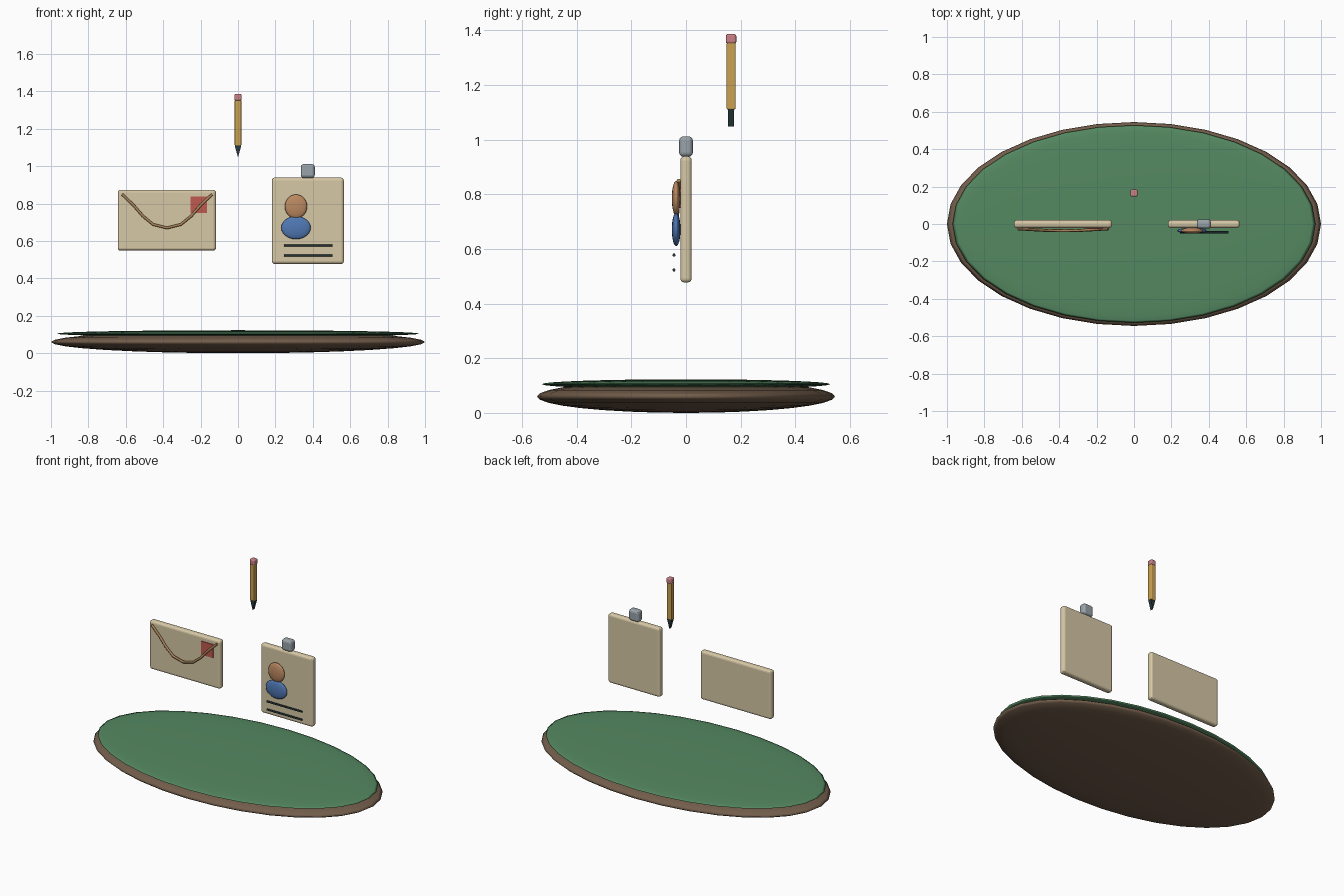
import bpy, bmesh, math

if "Cube" in bpy.data.objects:
    bpy.data.objects.remove(bpy.data.objects["Cube"])


def material(name, rgb):
    m = bpy.data.materials.new(name)
    m.diffuse_color = (*rgb, 1)
    m.use_nodes = True
    m.node_tree.nodes["Principled BSDF"].inputs["Base Color"].default_value = m.diffuse_color
    return m


BROWN = material("brown", (0.17, 0.11, 0.07))
GREEN = material("green", (0.09, 0.25, 0.12))
PAPER = material("paper", (0.68, 0.58, 0.38))
STRING = material("string", (0.40, 0.23, 0.10))
RED = material("red", (0.52, 0.10, 0.08))
STEEL = material("steel", (0.32, 0.37, 0.40))
SKIN = material("skin", (0.50, 0.25, 0.12))
BLUE = material("blue", (0.08, 0.19, 0.46))
INK = material("ink", (0.02, 0.04, 0.045))
YELLOW = material("yellow", (0.60, 0.36, 0.08))
PINK = material("pink", (0.60, 0.22, 0.24))


def make(name, bm, loc, mat):
    me = bpy.data.meshes.new(name)
    bm.to_mesh(me)
    bm.free()
    me.materials.append(mat)
    ob = bpy.data.objects.new(name, me)
    ob.location = loc
    bpy.context.collection.objects.link(ob)
    return ob


def ellipsoid(name, loc, radii, mat, segs=32, rings=16):
    bm = bmesh.new()
    bmesh.ops.create_uvsphere(bm, u_segments=segs, v_segments=rings, radius=1)
    bmesh.ops.scale(bm, vec=radii, verts=bm.verts)
    for f in bm.faces:
        f.smooth = True
    return make(name, bm, loc, mat)


def box(name, loc, size, mat, bevel=0.0):
    bm = bmesh.new()
    bmesh.ops.create_cube(bm, size=1)
    bmesh.ops.scale(bm, vec=size, verts=bm.verts)
    if bevel:
        bmesh.ops.bevel(bm, geom=bm.edges[:], offset=bevel, segments=3,
                        profile=0.5, affect='EDGES')
    return make(name, bm, loc, mat)


def tube(name, points, radius, mat):
    cu = bpy.data.curves.new(name, 'CURVE')
    cu.dimensions = '3D'
    cu.bevel_depth = radius
    cu.bevel_resolution = 1
    cu.resolution_u = 4
    cu.use_fill_caps = True
    sp = cu.splines.new('BEZIER')
    sp.bezier_points.add(len(points) - 1)
    for bp, p in zip(sp.bezier_points, points):
        bp.co = p
        bp.handle_left_type = bp.handle_right_type = 'AUTO'
    cu.materials.append(mat)
    ob = bpy.data.objects.new(name, cu)
    bpy.context.collection.objects.link(ob)
    return ob


# oval base with a green top
ellipsoid("base_rim", (0, 0, 0.06), (1.0, 0.545, 0.06), BROWN)
ellipsoid("base_top", (0, 0, 0.105), (0.97, 0.528, 0.018), GREEN)

# envelope with flap line and stamp
box("envelope", (-0.38, 0, 0.711), (0.525, 0.042, 0.325), PAPER, 0.015)
tube("envelope_flap", [(-0.62, -0.026, 0.85), (-0.38, -0.036, 0.67),
                       (-0.138, -0.026, 0.85)], 0.008, STRING)
box("stamp", (-0.21, -0.022, 0.794), (0.09, 0.008, 0.09), RED)

# identity card with clip, portrait and two printed lines
box("card", (0.373, 0, 0.708), (0.385, 0.042, 0.462), PAPER, 0.015)
box("card_clip", (0.373, 0, 0.974), (0.075, 0.05, 0.075), STEEL, 0.016)
ellipsoid("portrait_head", (0.31, -0.036, 0.785), (0.06, 0.016, 0.064), SKIN, 24, 12)
ellipsoid("portrait_shoulders", (0.31, -0.036, 0.671), (0.079, 0.016, 0.061), BLUE, 24, 12)
for i, z in enumerate((0.577, 0.523)):
    tube(f"card_line_{i + 1}", [(0.245, -0.044, z), (0.505, -0.044, z)], 0.006, INK)

# pencil: body, eraser and wedge-shaped point
PY = 0.165
box("pencil_body", (0, PY, 1.232), (0.035, 0.032, 0.245), YELLOW, 0.005)
box("pencil_eraser", (0, PY, 1.368), (0.038, 0.038, 0.036), PINK, 0.008)
bm = bmesh.new()
tri = [bm.verts.new(p) for p in ((-0.018, -0.011, 0.065), (0, -0.011, 0),
                                 (0.018, -0.011, 0.065))]
face = bm.faces.new(tri)
ext = bmesh.ops.extrude_face_region(bm, geom=[face])
bmesh.ops.translate(bm, vec=(0, 0.022, 0),
                    verts=[v for v in ext["geom"] if isinstance(v, bmesh.types.BMVert)])
bmesh.ops.recalc_face_normals(bm, faces=bm.faces)
make("pencil_point", bm, (0, PY, 1.047), INK)
